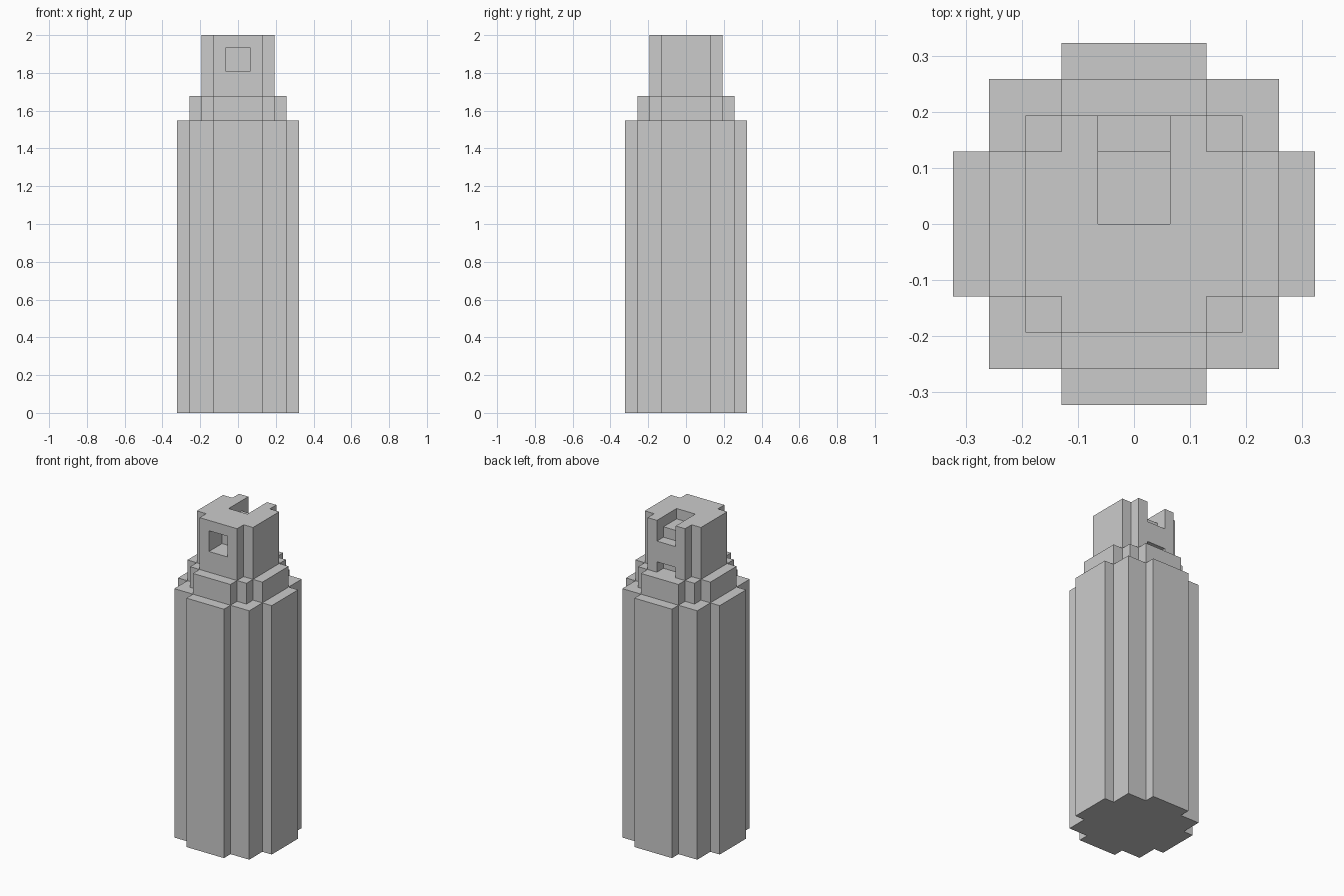
import bpy
import bmesh

if "Cube" in bpy.data.objects:
    bpy.data.objects.remove(bpy.data.objects["Cube"])

U = 2 / 31  # one block of the grid the model is built on


def stepped_prism(name, corner, z0, z1):
    """Extrude a four-way symmetric outline; corner = first-quadrant points."""
    pts = []
    quarter = list(corner)
    for _ in range(4):
        pts += quarter
        quarter = [(-y, x) for x, y in quarter]
    bm = bmesh.new()
    base = bm.faces.new([bm.verts.new((x * U, y * U, z0 * U)) for x, y in pts])
    top = bmesh.ops.extrude_face_region(bm, geom=[base], use_keep_orig=True)
    verts = [g for g in top["geom"] if isinstance(g, bmesh.types.BMVert)]
    bmesh.ops.translate(bm, verts=verts, vec=(0, 0, (z1 - z0) * U))
    bmesh.ops.recalc_face_normals(bm, faces=bm.faces)
    return link(name, bm)


def box(name, lo, hi):
    bm = bmesh.new()
    bmesh.ops.create_cube(bm, size=1)
    for v in bm.verts:
        v.co = [(a if c < 0 else b) * U for c, a, b in zip(v.co, lo, hi)]
    return link(name, bm)


def link(name, bm):
    mesh = bpy.data.meshes.new(name)
    bm.to_mesh(mesh)
    bm.free()
    obj = bpy.data.objects.new(name, mesh)
    bpy.context.collection.objects.link(obj)
    return obj


# Main body and the narrower collar on top of it
stepped_prism("body", [(5, -2), (5, 2), (4, 2), (4, 4), (2, 4), (2, 5)], 0, 24)
stepped_prism("collar", [(4, -2), (4, 2), (3, 2), (3, 3), (2, 3), (2, 4)], 24, 26)

# Head with notched corners
head = stepped_prism("head", [(3, -2), (3, 2), (2, 2), (2, 3)], 26, 31)

# Openings in the head: front window, top slot, rear slot, low rear notch
openings = [
    ("front_window_cutter", (-1, -4, 28), (1, -1, 30)),
    ("top_slot_cutter", (-1, 0, 30), (1, 4, 32)),
    ("rear_slot_cutter", (-1, 2, 29), (1, 4, 32)),
    ("rear_notch_cutter", (-1, 2, 25), (1, 4, 27)),
]
for name, lo, hi in openings:
    cutter = box(name, lo, hi)
    cutter.hide_render = True
    cutter.display_type = 'WIRE'
    mod = head.modifiers.new(name, 'BOOLEAN')
    mod.operation = 'DIFFERENCE'
    mod.solver = 'EXACT'
    mod.object = cutter
